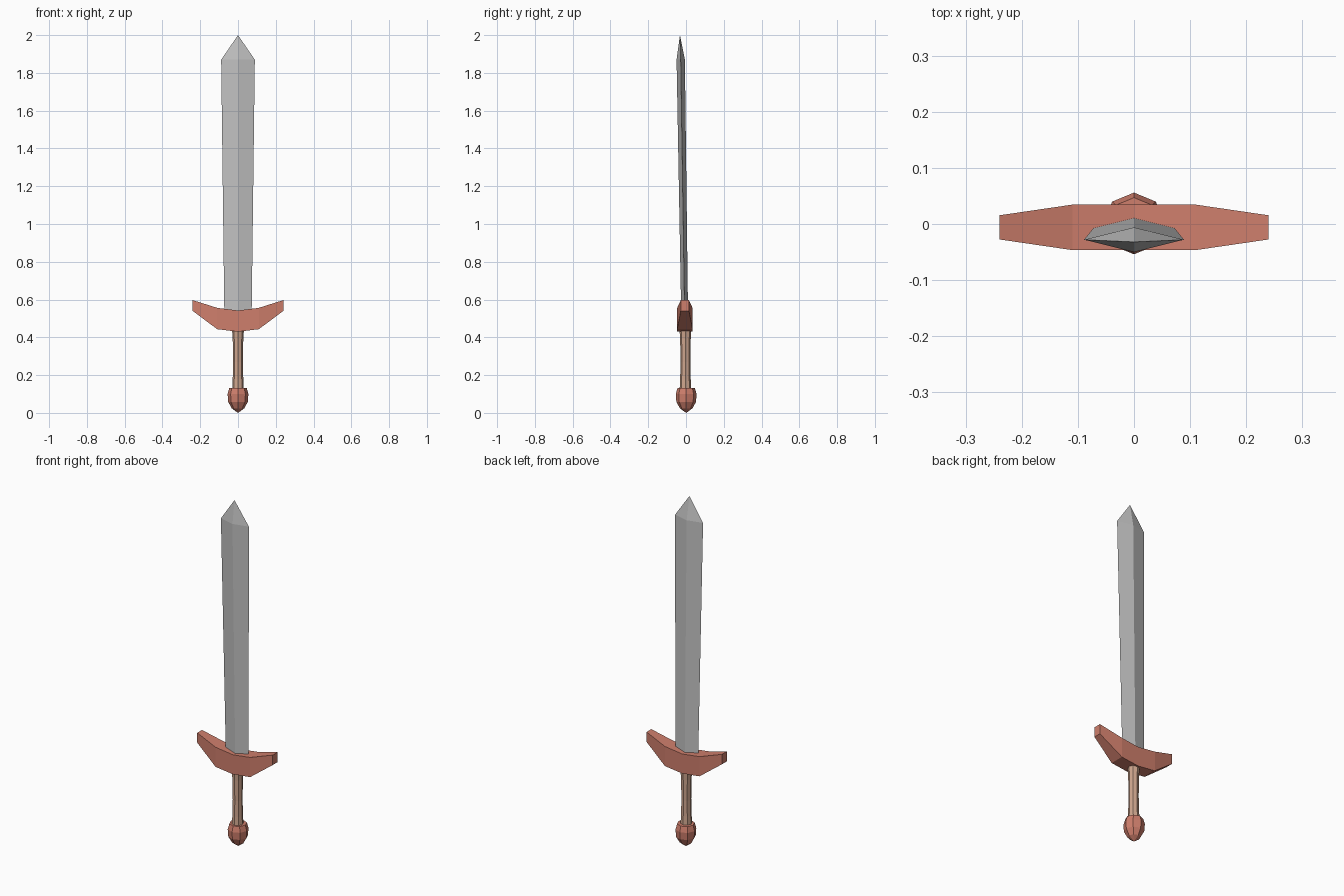
import bpy, bmesh, math

cube = bpy.data.objects.get("Cube")
if cube:
    bpy.data.objects.remove(cube, do_unlink=True)


def material(name, rgb):
    mat = bpy.data.materials.new(name)
    mat.use_nodes = True
    mat.diffuse_color = (*rgb, 1)
    mat.node_tree.nodes["Principled BSDF"].inputs["Base Color"].default_value = (*rgb, 1)
    return mat


def loft(name, rings, mat):
    """Skin a stack of equally sized rings; a one-point ring makes a tip."""
    bm = bmesh.new()
    loops = [[bm.verts.new(p) for p in ring] for ring in rings]
    for a, b in zip(loops, loops[1:]):
        n = max(len(a), len(b))
        for i in range(n):
            j = (i + 1) % n
            quad = [a[i % len(a)], a[j % len(a)], b[j % len(b)], b[i % len(b)]]
            bm.faces.new(list(dict.fromkeys(quad)))
    for cap in (loops[0], loops[-1]):
        if len(cap) > 2:
            bm.faces.new(cap)
    bmesh.ops.recalc_face_normals(bm, faces=bm.faces)
    mesh = bpy.data.meshes.new(name)
    bm.to_mesh(mesh)
    bm.free()
    mesh.materials.append(mat)
    obj = bpy.data.objects.new(name, mesh)
    bpy.context.collection.objects.link(obj)
    return obj


def octagon(r, z, y=0.0):
    return [(r * math.cos(k * math.pi / 4), y + r * math.sin(k * math.pi / 4), z)
            for k in range(8)]


def diamond(half_x, half_y, y, z):
    return [(half_x, y, z), (0, y + half_y, z), (-half_x, y, z), (0, y - half_y, z)]


steel = material("steel grey", (0.54, 0.54, 0.54))
copper = material("copper red", (0.62, 0.21, 0.15))
leather = material("tan leather", (0.62, 0.38, 0.27))

# Blade: diamond section, widening and leaning slightly forward to the tip
loft("blade", [diamond(0.072, 0.018, -0.007, 0.5),
               diamond(0.089, 0.022, -0.028, 1.87),
               [(0, -0.032, 2.0)]], steel)

# Crossguard: rectangular sections swept upward towards both ends
half = [(0.24, 0.54, 0.597, 0.0215), (0.11, 0.443, 0.556, 0.0405)]
stations = ([(-x, lo, hi, d) for x, lo, hi, d in half]
            + [(0, 0.43, 0.542, 0.0405)] + half[::-1])
loft("crossguard", [[(x, -0.006 - d, lo), (x, -0.006 + d, lo),
                     (x, -0.006 + d, hi), (x, -0.006 - d, hi)]
                    for x, lo, hi, d in stations], copper)

# Grip: slightly waisted octagonal handle
loft("grip", [octagon(r, z, -0.003) for r, z in
              [(0.031, 0.12), (0.028, 0.18), (0.026, 0.27),
               (0.028, 0.39), (0.032, 0.45)]], leather)

# Pommel: faceted knob with a pointed end
loft("pommel", [[(0, 0.001, 0)]] +
     [octagon(r, z, 0.001) for r, z in
      [(0.033, 0.024), (0.052, 0.058), (0.055, 0.1), (0.046, 0.132)]], copper)
